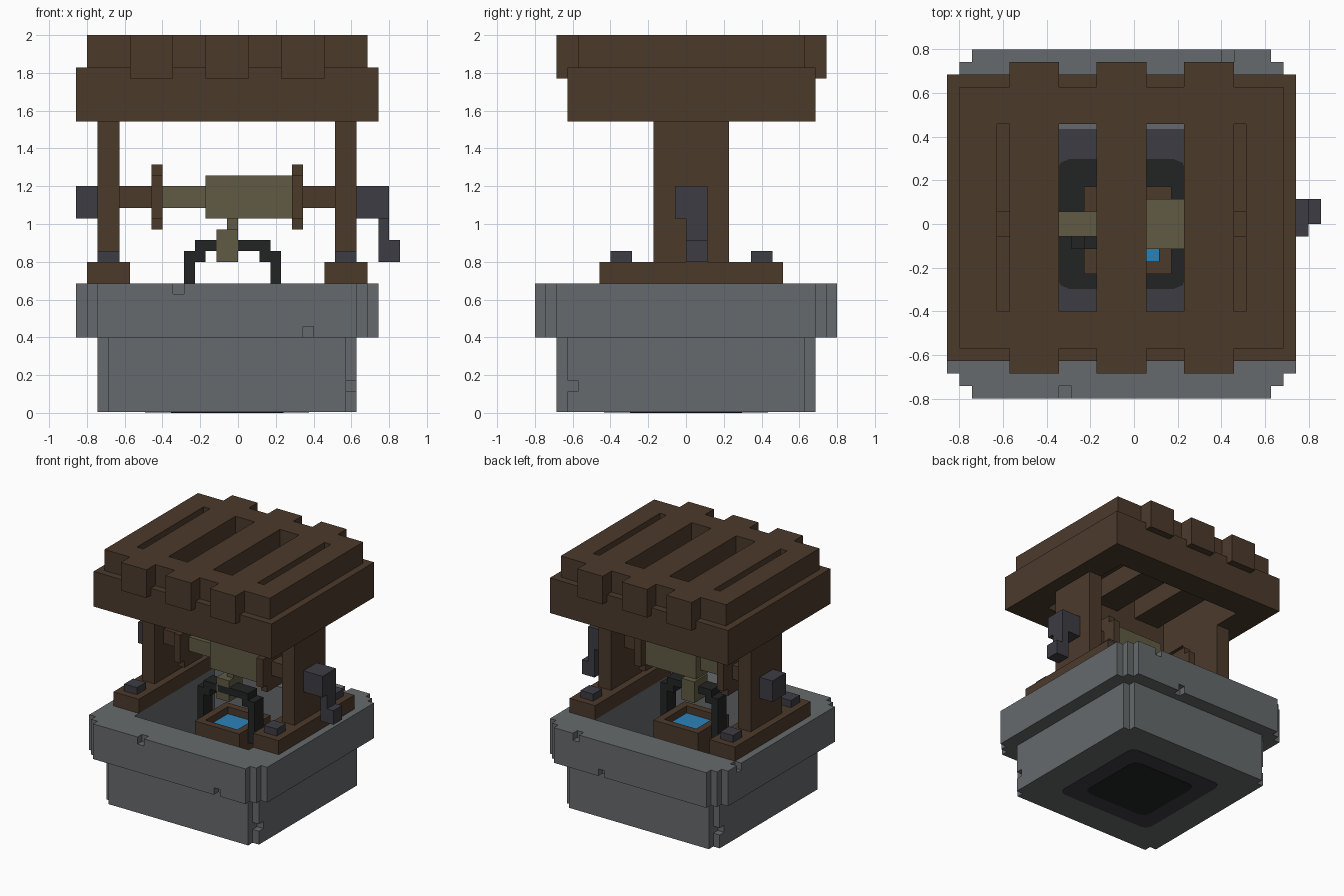
import bpy
import bmesh

if "Cube" in bpy.data.objects:
    bpy.data.objects.remove(bpy.data.objects["Cube"], do_unlink=True)

U = 2 / 35  # size of one block; all sizes below are in blocks


def material(name, rgb):
    lin = [((c / 255 + 0.055) / 1.055) ** 2.4 for c in rgb] + [1]
    mat = bpy.data.materials.new(name)
    mat.use_nodes = True
    mat.diffuse_color = lin
    bsdf = mat.node_tree.nodes["Principled BSDF"]
    bsdf.inputs["Base Color"].default_value = lin
    bsdf.inputs["Roughness"].default_value = 0.9
    return mat


WOOD = material("dark wood", (76, 58, 43))
STONE = material("grey stone", (102, 106, 108))
IRON = material("dull iron", (61, 60, 68))
BLACK = material("black", (34, 36, 36))
ROPE = material("rope", (97, 91, 68))
WATER = material("water", (42, 130, 185))


def finish(bm, name, mat):
    bmesh.ops.recalc_face_normals(bm, faces=bm.faces)
    bmesh.ops.scale(bm, vec=(U, U, U), verts=bm.verts)
    mesh = bpy.data.meshes.new(name)
    bm.to_mesh(mesh)
    bm.free()
    mesh.materials.append(mat)
    obj = bpy.data.objects.new(name, mesh)
    bpy.context.scene.collection.objects.link(obj)
    return obj


def boxes(name, mat, *ranges):
    """One object from boxes given as (x0, x1, y0, y1, z0, z1)."""
    bm = bmesh.new()
    for x0, x1, y0, y1, z0, z1 in ranges:
        verts = bmesh.ops.create_cube(bm, size=1)["verts"]
        bmesh.ops.scale(bm, vec=(x1 - x0, y1 - y0, z1 - z0), verts=verts)
        bmesh.ops.translate(bm, vec=((x0 + x1) / 2, (y0 + y1) / 2, (z0 + z1) / 2), verts=verts)
    return finish(bm, name, mat)


def prism(name, mat, quarter, z0, z1, cx=-1):
    """Upright prism whose outline is a quarter outline mirrored on both axes."""
    back = quarter[::-1]
    outline = (quarter + [(-x, y) for x, y in back]
               + [(-x, -y) for x, y in quarter] + [(x, -y) for x, y in back])
    bm = bmesh.new()
    face = bm.faces.new([bm.verts.new((x + cx, y, z0)) for x, y in outline])
    top = bmesh.ops.extrude_face_region(bm, geom=[face])["geom"]
    moved = [v for v in top if isinstance(v, bmesh.types.BMVert)]
    bmesh.ops.translate(bm, vec=(0, 0, z1 - z0), verts=moved)
    return finish(bm, name, mat)


def cut(obj, *ranges):
    cutter = boxes("cutter", obj.data.materials[0], *ranges)
    cutter.hide_render = True
    mod = obj.modifiers.new("cut", "BOOLEAN")
    mod.operation = "DIFFERENCE"
    mod.solver = "EXACT"
    mod.object = cutter
    bpy.context.view_layer.objects.active = obj
    bpy.ops.object.modifier_apply(modifier=mod.name)
    bpy.data.objects.remove(cutter, do_unlink=True)


# Stone base with stepped corners, hollow inside
body = prism("stone_body", STONE, [(12, 11), (11, 11), (11, 12)], 0.1, 7)
cut(body, (-10, 8, -9, 9, 1, 8),
    (10, 12, -11.5, -10, 2, 3), (-14, -12, 10, 11.5, 2, 3))
rim = prism("stone_rim", STONE,
            [(14, 12), (13, 12), (13, 13), (12, 13), (12, 14)], 7, 12)
cut(rim, (-10, 8, -9, 9, 6, 13),
    (-6, -5, -15, -13, 11, 13), (6, 7, -15, -13, 6, 8),
    (7, 8, 13, 15, 11, 13), (3, 4, 13, 15, 6, 8), (-16, -14, 9, 10, 11, 13))

# Dark patches on the pit floor and the underside
for size, mat, step in ((7.6, IRON, 0.05), (5.2, BLACK, 0.1)):
    corner = [(size, size - 1), (size - 0.3, size - 0.3), (size - 1, size)]
    prism("pit_floor_patch", mat, corner, 1, 1 + step)
    prism("underside_patch", mat, corner, 0.1 - step, 0.1)

# Side planks, posts and bolts, the same on both sides
for side, x in (("right", -12), ("left", 10)):
    boxes(side + "_plank", WOOD, (x - 2, x + 2, -8, 9, 12, 14))
    boxes(side + "_post", WOOD, (x - 1, x + 1, -3, 4, 14, 27))
    boxes(side + "_bolts", IRON, *[(x - 1, x + 1, y, y + 2, 14, 15) for y in (-7, 6)])

# Roof: two open frames with three planks laid across
for name, box in (("roof_lower_frame", (-15, 13, -11, 12, 27, 32)),
                  ("roof_upper_frame", (-14, 12, -10, 11, 32, 35))):
    cut(boxes(name, WOOD, box), (-11, 9, -7, 8, 26, 36))
for x in (-10, -3, 4):
    boxes("roof_plank", WOOD, (x, x + 4, -12, 13, 31, 35))

# Axle with two discs and the wound rope
boxes("axle", WOOD, (-11, -7, -1, 1, 19, 21), (5, 9, -1, 1, 19, 21))
for x in (-8, 5):
    boxes("axle_disc", WOOD, (x, x + 1, -2, 2, 17, 23), (x, x + 1, -3, 3, 18, 22))
boxes("wound_rope", ROPE, (-7, -3, -1, 1, 19, 21), (-3, 5, -2, 2, 18, 22))
boxes("hanging_rope", ROPE, (-1, 0, -1, 0, 17, 18), (-2, 0, -2, 1, 14, 17))

# Crank on one end, cap on the other
boxes("axle_cap", IRON, (-15, -13, -1, 2, 18, 21))
boxes("crank", IRON, (11, 14, -1, 2, 18, 21), (13, 14, 0, 2, 14, 18),
      (14, 15, 0, 2, 14, 16))

# Bucket with water and a stepped handle
bucket = boxes("bucket", WOOD, (-4, 3, -4, 3, 5, 11))
cut(bucket, (-3, 2, -3, 2, 6, 12))
boxes("bucket_water", WATER, (-3, 2, -3, 2, 9, 10))
boxes("bucket_handle", BLACK, (-5, -4, -2, 0, 9, 15), (3, 4, -2, 0, 9, 15),
      (-4, -3, -2, 0, 14, 16), (2, 3, -2, 0, 14, 16), (-3, 2, -2, 0, 15, 16))
